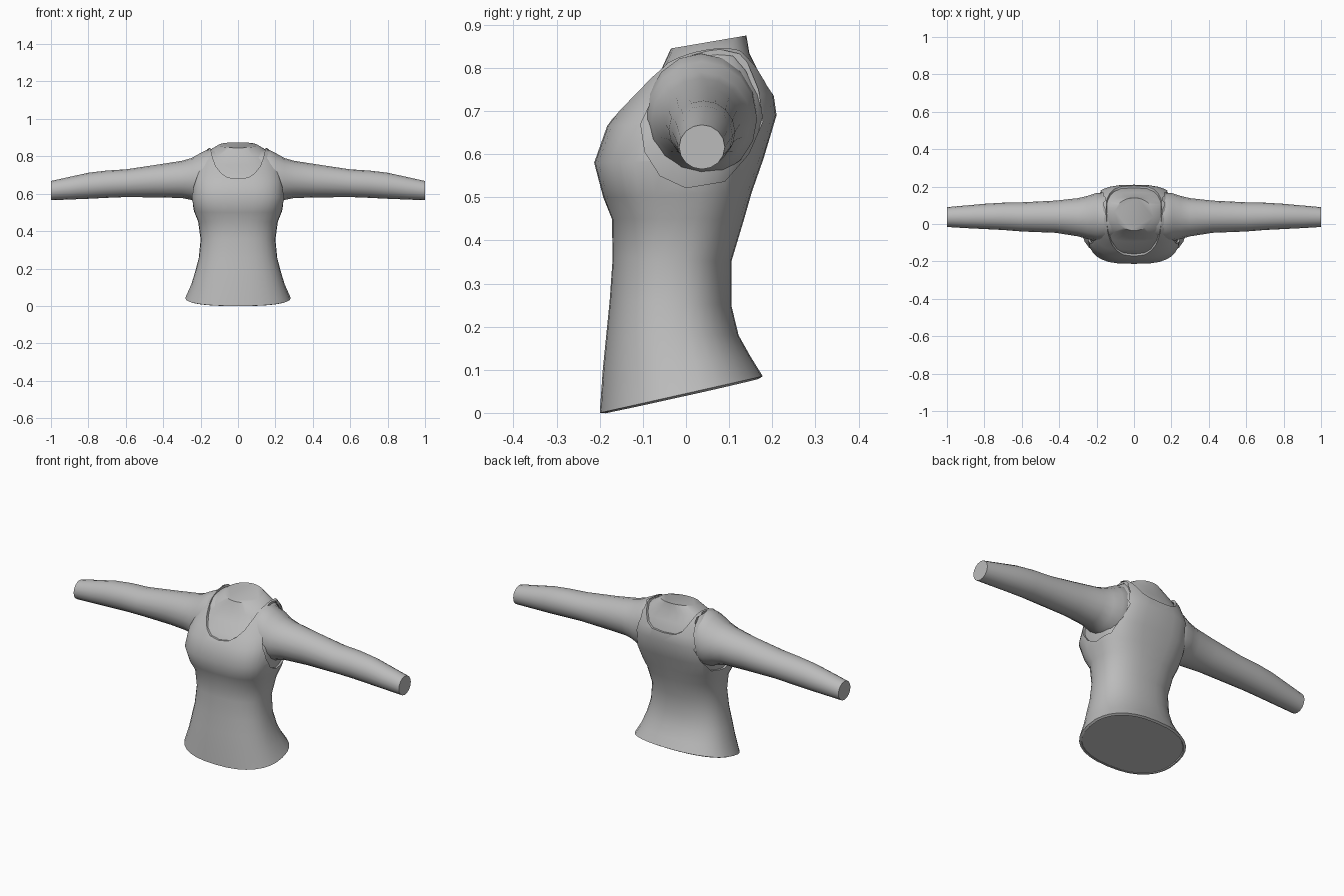
import bpy, bmesh
from math import sin, cos, pi

cube = bpy.data.objects.get("Cube")
if cube:
    bpy.data.objects.remove(cube)

gray = bpy.data.materials.new("plain gray")
gray.use_nodes = True
gray.diffuse_color = (0.5, 0.5, 0.5, 1)
gray.node_tree.nodes["Principled BSDF"].inputs["Base Color"].default_value = (0.5, 0.5, 0.5, 1)


def power(v, p):
    return abs(v) ** p * (1 if v >= 0 else -1)


def loft(name, rings, caps=True):
    bm = bmesh.new()
    loops = [[bm.verts.new(p) for p in ring] for ring in rings]
    for a, b in zip(loops, loops[1:]):
        for i in range(len(a)):
            j = (i + 1) % len(a)
            bm.faces.new((a[i], a[j], b[j], b[i]))
    if caps:
        bm.faces.new(loops[0])
        bm.faces.new(loops[-1])
    bmesh.ops.recalc_face_normals(bm, faces=bm.faces)
    mesh = bpy.data.meshes.new(name)
    bm.to_mesh(mesh)
    bm.free()
    mesh.materials.append(gray)
    obj = bpy.data.objects.new(name, mesh)
    bpy.context.collection.objects.link(obj)
    return obj


def smooth(obj):
    bpy.ops.object.select_all(action="DESELECT")
    obj.select_set(True)
    bpy.context.view_layer.objects.active = obj
    for mod in list(obj.modifiers):
        bpy.ops.object.modifier_apply(modifier=mod.name)
    bpy.ops.object.shade_smooth_by_angle(angle=0.7)


# Torso sections: front y, front z, back y, back z, half width, roundness
SECTIONS = [
    (-.20, .00, .178, .085, .282, .85),
    (-.193, .10, .15, .13, .25, .85),
    (-.185, .18, .122, .18, .23, .85),
    (-.177, .26, .105, .25, .21, .85),
    (-.17, .36, .105, .35, .20, .85),
    (-.172, .45, .135, .45, .213, .8),
    (-.192, .50, .152, .51, .235, .72),
    (-.213, .58, .18, .59, .25, .65),
    (-.183, .665, .21, .69, .25, .7),
    (-.15, .71, .203, .74, .238, .75),
    (-.105, .765, .18, .80, .215, .75),
    (-.068, .808, .158, .845, .185, .8),
    (-.035, .845, .14, .875, .105, 1),
]


def torso_rings(inset, sides=32):
    rings = []
    for k, (fy, fz, by, bz, w, p) in enumerate(SECTIONS):
        d = inset if k < len(SECTIONS) - 1 else 0
        drop = d if k > 9 else 0
        mid, half = (fy + by) / 2, (by - fy) / 2 - d
        ring = []
        for i in range(sides):
            a = 2 * pi * i / sides
            s = power(sin(a), p)
            z = fz + (bz - fz) * (s + 1) / 2 - drop
            ring.append(((w - d) * power(cos(a), p), mid + half * s, z))
        rings.append(ring)
    return rings


# Body under the garment
smooth(loft("body", torso_rings(.011)))

# Sleeveless top: thin shell with neck and arm openings
top = loft("sleeveless_top", torso_rings(0), caps=False)
shell = top.modifiers.new("thickness", "SOLIDIFY")
shell.thickness = .013
shell.offset = -1


def cut(name, near, far):
    cutter = loft(name, [near, far])
    cutter.hide_render = True
    cutter.hide_viewport = True
    mod = top.modifiers.new(name, "BOOLEAN")
    mod.operation = "DIFFERENCE"
    mod.solver = "EXACT"
    mod.object = cutter
    return cutter


def neck(name, y0, y1, half_outline):
    outline = half_outline + [(-x, z) for x, z in reversed(half_outline) if x]
    return cut(name, [(x, y0, z) for x, z in outline], [(x, y1, z) for x, z in outline])


cutters = [
    neck("front_neck_cutter", -.4, .06, [(0, .68), (.055, .687), (.09, .71), (.118, .745), (.135, .79), (.147, .84), (.147, 1)]),
    neck("back_neck_cutter", .055, .4, [(0, .735), (.07, .74), (.105, .76), (.13, .80), (.147, .84), (.147, 1)]),
]
ARMHOLE = [(.0, .522), (.09, .537), (.145, .60), (.178, .675), (.168, .75), (.135, .83),
           (.07, .845), (.0, .825), (-.06, .765), (-.105, .67), (-.095, .605), (-.06, .55)]
for side, label in ((1, "left"), (-1, "right")):
    cutters.append(cut(label + "_armhole_cutter",
                       [(side * .155, y, z) for y, z in ARMHOLE],
                       [(side * .5, y, z) for y, z in ARMHOLE]))
smooth(top)
for cutter in cutters:
    bpy.data.objects.remove(cutter)

# Arms: x, front y, back y, low z, high z
ARM = [
    (.10, -.08, .15, .56, .835),
    (.17, -.095, .165, .545, .833),
    (.205, -.092, .165, .548, .815),
    (.25, -.08, .15, .567, .79),
    (.30, -.066, .138, .577, .776),
    (.42, -.047, .125, .58, .757),
    (.60, -.04, .116, .582, .73),
    (.70, -.032, .114, .578, .724),
    (.80, -.027, .108, .573, .712),
    (.90, -.022, .099, .569, .69),
    (1.0, -.016, .09, .565, .668),
]
for side, label in ((1, "left"), (-1, "right")):
    rings = []
    for x, y0, y1, z0, z1 in ARM:
        rings.append([(side * x, (y0 + y1) / 2 + (y1 - y0) / 2 * cos(a),
                       (z0 + z1) / 2 + (z1 - z0) / 2 * sin(a))
                      for a in (2 * pi * i / 16 for i in range(16))])
    smooth(loft(label + "_arm", rings))
